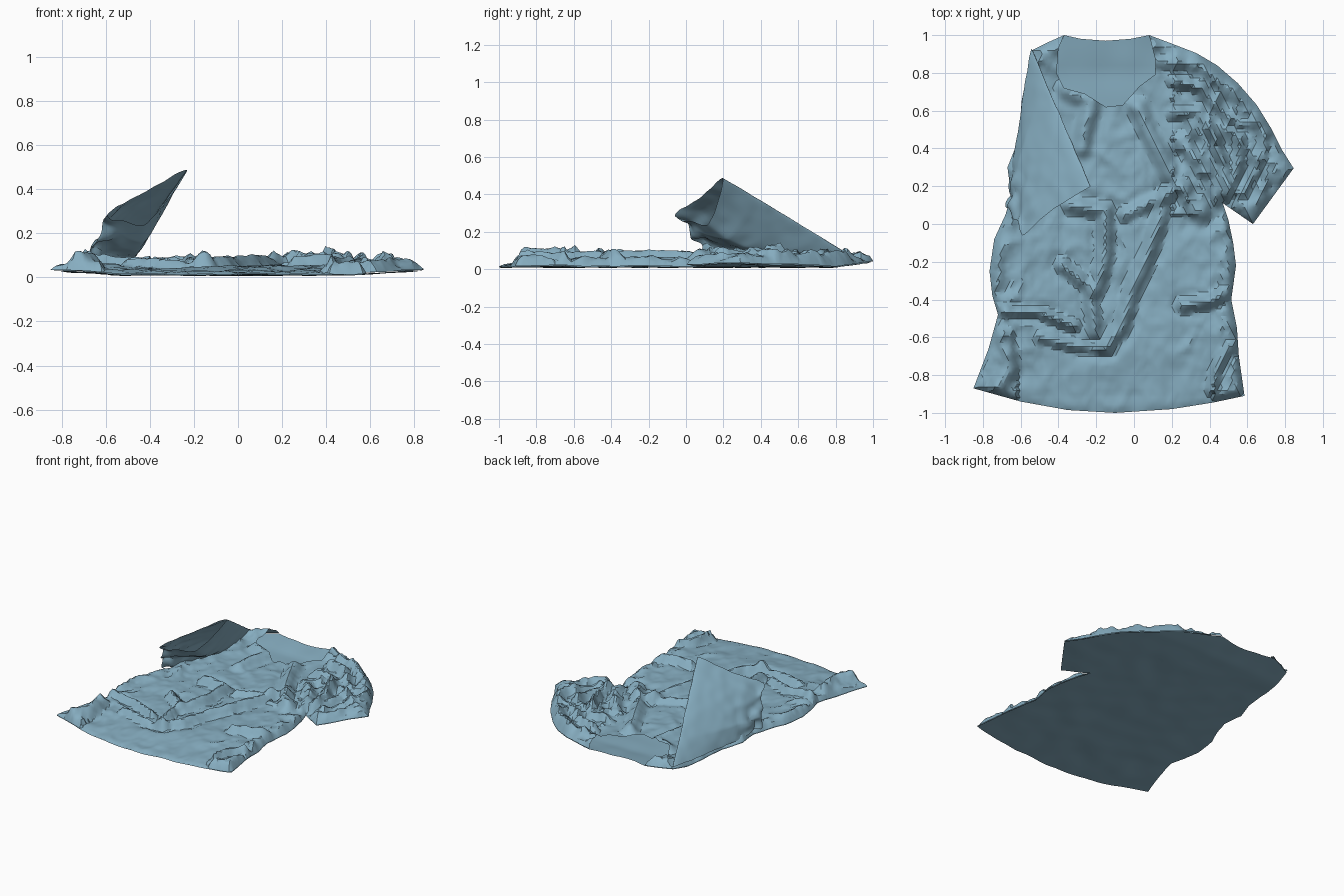
import bpy, math
from mathutils import Vector, noise
from mathutils.geometry import delaunay_2d_cdt, intersect_point_line

if "Cube" in bpy.data.objects:
    bpy.data.objects.remove(bpy.data.objects["Cube"])

# Pattern outlines seen from above
RIGHT = [(.08, 1), (.2, .955), (.33, .905), (.44, .84), (.55, .745), (.65, .63), (.73, .5), (.785, .39), (.845, .295),
         (.63, 0), (.47, .11), (.5, .02), (.525, -.1), (.54, -.22), (.515, -.4), (.545, -.55), (.555, -.7), (.585, -.91)]
HEM = [(.42, -.945), (.2, -.98), (-.1, -1), (-.35, -.985), (-.6, -.94), (-.85, -.87)]
LEFT = [(-.77, -.66), (-.72, -.48), (-.75, -.38), (-.765, -.25), (-.74, -.08), (-.68, .05), (-.65, .15), (-.67, .3),
        (-.61, .45), (-.595, .65), (-.54, .92), (-.46, .96), (-.37, 1)]
BACK_NECK = [(-.28, .98), (-.15, .97), (-.02, .98)]
FRONT_NECK = [(-.4, .93), (-.41, .8), (-.37, .72), (-.26, .69), (-.15, .62), (-.06, .63), (.03, .73), (.11, .79), (.115, .86)]

# Main folds as polylines: (width, height, points)
FOLDS = [
    (.035, .045, [(.17, .15), (.08, -.15), (-.01, -.35), (-.07, -.55), (-.16, -.65)]),
    (.035, .045, [(-.34, .1), (-.15, .07), (-.15, -.15), (-.2, -.35)]),
    (.03, .04, [(-.38, -.22), (-.24, -.33), (-.2, -.58)]),
    (.025, .04, [(-.7, -.46), (-.5, -.47), (-.32, -.54)]),
    (.025, .03, [(-.5, -.6), (-.3, -.65), (-.13, -.66)]),
    (.04, .04, [(.02, .62), (.12, .4), (.22, .22), (.36, .05)]),
    (.03, .045, [(.26, -.43), (.4, -.41), (.51, -.36)]),
    (.025, .035, [(.41, -.88), (.44, -.76), (.51, -.66)]),
    (.03, .03, [(-.05, .05), (.12, .13), (.26, .2)]),
    (.04, .035, [(-.36, .71), (-.23, .65), (-.28, .4)]),
    (.04, .045, [(-.72, -.88), (-.66, -.76), (-.69, -.6)])]
SLEEVE_FOLDS = [
    (.03, .03, [(.14, .86), (.36, .84), (.55, .68), (.68, .5)]),
    (.025, .03, [(.2, .76), (.35, .72), (.5, .56)]),
    (.025, .03, [(.2, .58), (.34, .6), (.44, .45)]),
    (.025, .035, [(.4, .5), (.47, .32), (.49, .15)]),
    (.025, .035, [(.56, .45), (.55, .3), (.5, .16)]),
    (.03, .035, [(.28, .4), (.38, .28), (.45, .12)]),
    (.025, .03, [(.7, .48), (.66, .33), (.58, .17)])]


def seg_dist(p, a, b):
    q, t = intersect_point_line(p, a, b)
    t = max(0, min(1, t))
    return (p - (a + (b - a) * t)).length


def path_dist(p, path):
    return min(seg_dist(p, a, b) for a, b in zip(path, path[1:]))


def vecs(pts):
    return [Vector(p) for p in pts]


def inside(p, poly):
    r = False
    for a, b in zip(poly, poly[1:] + poly[:1]):
        if (a.y > p.y) != (b.y > p.y) and p.x < (b.x - a.x) * (p.y - a.y) / (b.y - a.y) + a.x:
            r = not r
    return r


def make_object(name, verts, faces, angle=28):
    mesh = bpy.data.meshes.new(name)
    mesh.from_pydata(verts, [], faces)
    mat = bpy.data.materials.get("cloth_blue") or bpy.data.materials.new("cloth_blue")
    mat.diffuse_color = (.24, .42, .53, 1)
    mat.use_nodes = True
    mat.node_tree.nodes["Principled BSDF"].inputs["Base Color"].default_value = mat.diffuse_color
    mesh.materials.append(mat)
    ob = bpy.data.objects.new(name, mesh)
    bpy.context.collection.objects.link(ob)
    bpy.context.view_layer.objects.active = ob
    ob.select_set(True)
    bpy.ops.object.shade_smooth_by_angle(angle=math.radians(angle))
    ob.select_set(False)
    return ob


def panel(name, outline, height, step, up=True):
    """Triangulate an outline with inner points, then lift it by a height function."""
    edge = []
    ring = vecs(outline)
    for a, b in zip(ring, ring[1:] + ring[:1]):
        n = max(1, round((b - a).length / step))
        edge += [a.lerp(b, i / n) for i in range(n)]
    pts = list(edge)
    n = int(1 / step)
    for j in range(-n, n + 1):
        for i in range(-n, n + 1):
            p = Vector(((i + .5 * (j % 2)) * step, j * step))
            if inside(p, ring) and path_dist(p, ring + ring[:1]) > step * .5:
                pts.append(p)
    out = delaunay_2d_cdt(pts, [], [list(range(len(edge)))], 1, 1e-5)
    faces = []
    for f in out[2]:
        a, b, c = (out[0][i] for i in f)
        ccw = (b - a).cross(c - a) > 0
        faces.append(list(f) if ccw == up else list(f)[::-1])
    return make_object(name, [(v.x, v.y, height(v)) for v in out[0]], faces)


def back_height(p):
    lift = .03 * max(0, (p.y - .8) / .2) + .02 * max(0, (abs(p.x) - .5) / .35)
    return max(0, .011 + lift + .008 * noise.noise(Vector((p.x * 6, p.y * 6, 3))))


SEAM = vecs(RIGHT + HEM + LEFT)
FOLD_SETS = [(w, h, vecs(pts)) for w, h, pts in FOLDS + SLEEVE_FOLDS]


def front_height(p):
    d = path_dist(p, SEAM)
    puff = 1 - math.exp(-d / .022)
    hem = min(1, max(.25, (p.y + 1) / .35)) if -.62 < p.x < .42 else 1
    z = .03 * puff * hem
    # sharp ridges on the folds, with a small trough beside each one
    for w, h, path in FOLD_SETS:
        t = path_dist(p, path) / w
        if t < 3:
            z += h * puff * (math.exp(-t * t) - .25 * math.exp(-(t - 1.7) ** 2 * 2))
    # crumples, denser along the seams and on the sleeve
    busy = .25 + .75 * math.exp(-(d / .1) ** 2)
    if p.x > .2 and p.y > .05:
        busy = .8
    crumple = 1 - 2.2 * abs(noise.noise(Vector((p.x * 9, p.y * 7, 1.7))))
    fine = 1 - 2.2 * abs(noise.noise(Vector((p.x * 20, p.y * 15, 5.1))))
    z += puff * hem * busy * (.034 * crumple + .017 * fine)
    return back_height(p) + .004 + max(0, z)


# Shirt body with the spread sleeve: lower and upper layer
panel("back_panel", RIGHT + HEM + LEFT + BACK_NECK, back_height, .03, False)
panel("front_panel", RIGHT + HEM + LEFT + FRONT_NECK, front_height, .018)


def closed_curve(ctrl, t):
    """Point on a closed smooth curve through the control points."""
    n = len(ctrl)
    i, f = int(t * n) % n, (t * n) % 1
    a, b, c, d = (ctrl[(i + k) % n] for k in (-1, 0, 1, 2))
    m0, m1 = (c - a) * .3, (d - b) * .3
    return b * (2*f**3 - 3*f*f + 1) + m0 * (f**3 - 2*f*f + f) + c * (3*f*f - 2*f**3) + m1 * (f**3 - f*f)


# Folded sleeve: rings from the armhole to the raised cuff (top, outer, under, inner)
RINGS = [vecs(r) for r in (
    [(-.54, .925, .05), (-.615, .5, .04), (-.67, .1, .05), (-.5, .5, .05)],
    [(-.465, .74, .16), (-.585, .42, .14), (-.665, .08, .12), (-.47, .45, .09)],
    [(-.385, .56, .27), (-.52, .33, .24), (-.63, .04, .19), (-.45, .32, .12)],
    [(-.305, .38, .38), (-.46, .21, .33), (-.6, .0, .25), (-.43, .22, .16)],
    [(-.23, .2, .485), (-.41, .09, .395), (-.59, -.05, .29), (-.42, .12, .24)])]
U, V = 72, 40
verts, faces = [], []
for j in range(V + 1):
    s = j / V * (len(RINGS) - 1)
    k = min(int(s), len(RINGS) - 2)
    ctrl = [a.lerp(b, s - k) for a, b in zip(RINGS[k], RINGS[k + 1])]
    for i in range(U):
        t = i / U
        p = closed_curve(ctrl, t)
        # the underarm gathers into tight crumples
        amp = .004 + .045 * math.exp(-((t - .5) / .12) ** 2) * (1 - .6 * j / V)
        p += noise.noise_vector(p * 13) * amp
        verts.append((p.x, p.y, max(.02, p.z)))
for j in range(V):
    for i in range(U):
        a, b = j * U + i, j * U + (i + 1) % U
        faces.append((a, b, b + U, a + U))
make_object("folded_sleeve", verts, faces)
